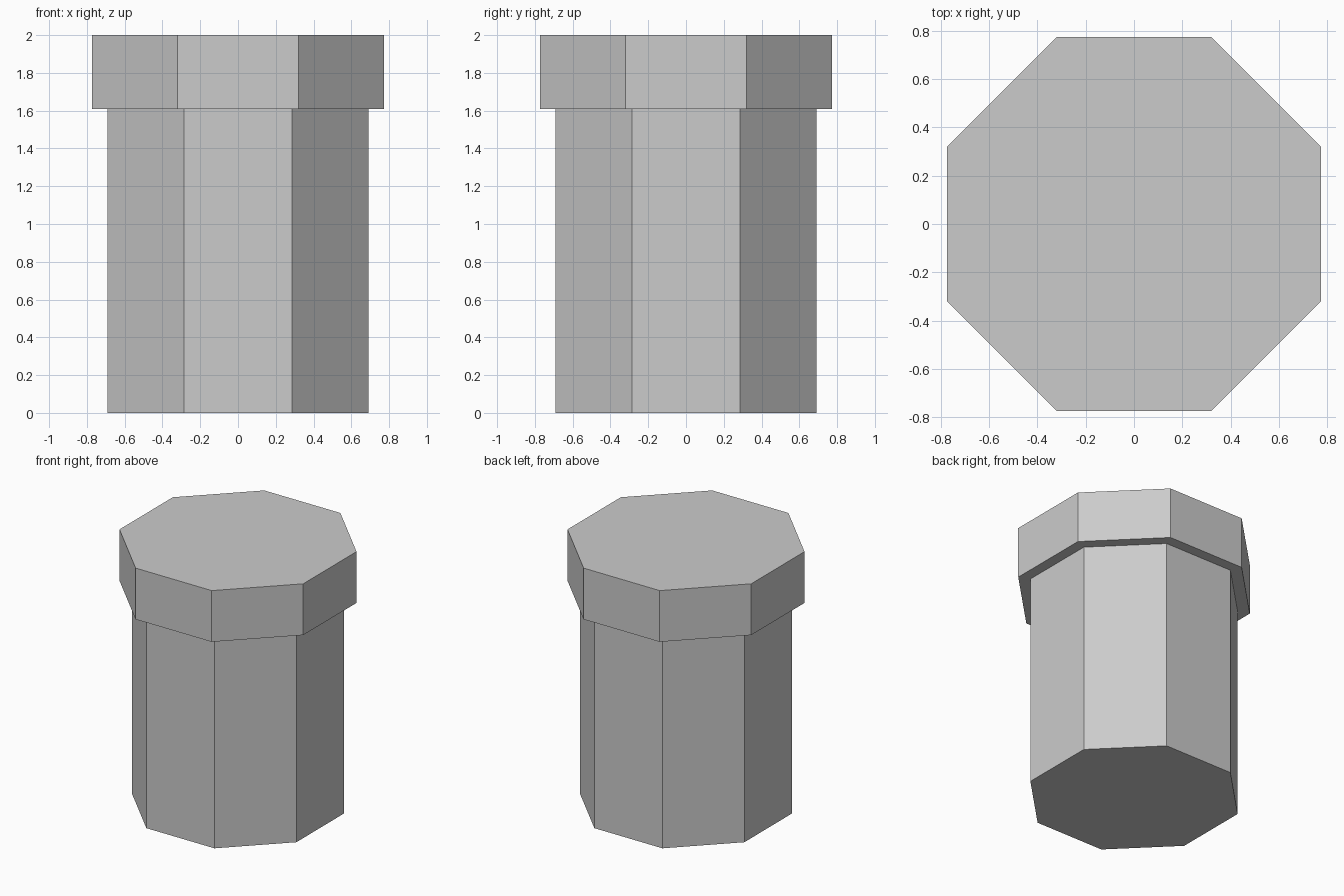
import bpy, math

if "Cube" in bpy.data.objects:
    bpy.data.objects.remove(bpy.data.objects["Cube"])

SIDES = 8


def octagon(name, apothem, z0, z1):
    """Eight-sided prism with flat sides facing the axes."""
    bpy.ops.mesh.primitive_cylinder_add(
        vertices=SIDES, radius=apothem / math.cos(math.pi / SIDES),
        depth=z1 - z0, location=(0, 0, (z0 + z1) / 2),
        rotation=(0, 0, math.pi / SIDES))
    obj = bpy.context.object
    obj.name = name
    bpy.ops.object.transform_apply(location=True, rotation=True, scale=True)
    return obj


# Tall body
octagon("body", 0.692, 0.0, 1.61)

# Wider cap on top
octagon("cap", 0.773, 1.61, 2.0)
